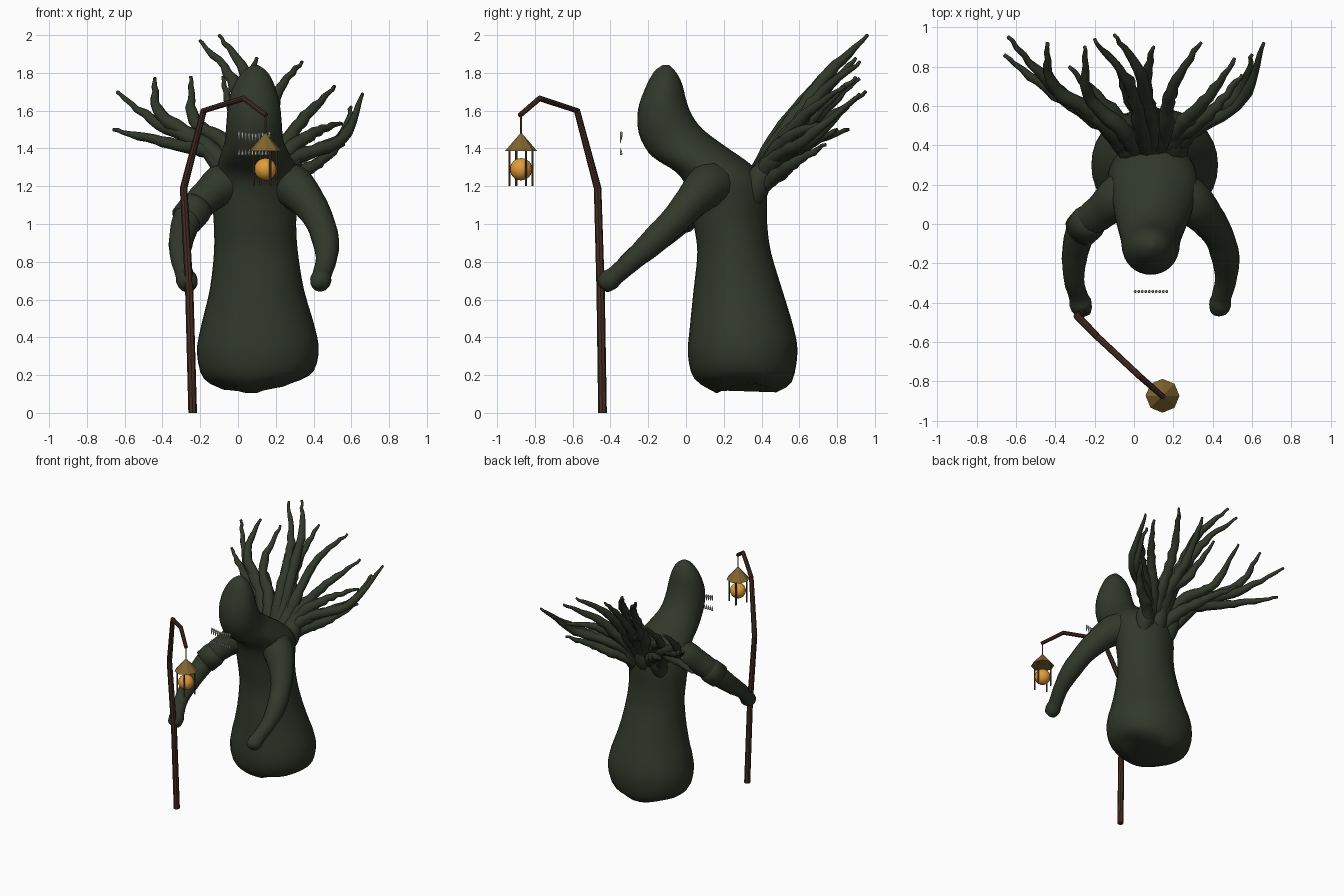
import bpy, bmesh, math, random
from mathutils import Vector, Matrix

random.seed(4)


def material(name, rgb):
    m = bpy.data.materials.new(name)
    m.diffuse_color = (*rgb, 1)
    return m


BARK = material("dark moss green", (0.030, 0.039, 0.023))
WOOD = material("dark brown wood", (0.060, 0.026, 0.017))
BRASS = material("old brass", (0.22, 0.13, 0.03))
IRON = material("dark brass", (0.11, 0.075, 0.024))
GLOW = material("amber glow", (0.75, 0.33, 0.045))
BONE = material("grey bone", (0.58, 0.58, 0.54))


def finish(bm, name, mat, smooth):
    bmesh.ops.recalc_face_normals(bm, faces=bm.faces)
    me = bpy.data.meshes.new(name)
    bm.to_mesh(me)
    bm.free()
    me.materials.append(mat)
    for p in me.polygons:
        p.use_smooth = smooth
    ob = bpy.data.objects.new(name, me)
    bpy.context.collection.objects.link(ob)
    return ob


def spline(rows, steps):
    """Catmull-Rom interpolation through rows of numbers."""
    out = []
    for i in range(len(rows) - 1):
        a, b, c, d = (rows[max(0, min(len(rows) - 1, i + k))] for k in (-1, 0, 1, 2))
        for s in range(steps):
            t = s / steps
            out.append([0.5 * (2 * q + (r - p) * t + (2 * p - 5 * q + 4 * r - u) * t * t
                        + (3 * q - p - 3 * r + u) * t ** 3) for p, q, r, u in zip(a, b, c, d)])
    return out + [list(rows[-1])]


def skin(bm, rings):
    """Join rings of points into a closed skin."""
    vs = [[bm.verts.new(p) for p in ring] for ring in rings]
    n = len(vs[0])
    for a, b in zip(vs, vs[1:]):
        for j in range(n):
            bm.faces.new((a[j], a[(j + 1) % n], b[(j + 1) % n], b[j]))
    bm.faces.new(vs[0])
    bm.faces.new(vs[-1])


def tube(bm, rows, sides, knot=0.0):
    """Tube along rows of x, y, z, radius; knot makes the radius uneven."""
    pts = [Vector(r[:3]) for r in rows]
    rings, axis, side = [], None, None
    for i, p in enumerate(pts):
        t = (pts[min(i + 1, len(pts) - 1)] - pts[max(i - 1, 0)]).normalized()
        side = t.orthogonal().normalized() if axis is None else axis.rotation_difference(t) @ side
        axis = t
        up = t.cross(side)
        r = max(rows[i][3], 0.001) * (1 + random.uniform(-knot, knot))
        rings.append([p + r * (math.cos(a) * side + math.sin(a) * up)
                      for a in (2 * math.pi * k / sides for k in range(sides))])
    skin(bm, rings)


# Robe and hooded head: front y, z, back y, z, centre x, half width
profile = [
    (.16, .105, .48, .11, .10, .17), (.045, .18, .56, .165, .10, .28),
    (.01, .31, .59, .32, .105, .322), (.02, .45, .57, .45, .105, .303),
    (.04, .65, .51, .65, .10, .25), (.06, .85, .45, .85, .095, .222),
    (.04, 1.0, .43, 1.0, .09, .218), (.02, 1.12, .43, 1.11, .09, .225),
    (-.01, 1.22, .42, 1.22, .10, .225), (-.06, 1.28, .35, 1.31, .10, .212),
    (-.14, 1.33, .21, 1.41, .09, .182), (-.20, 1.38, .09, 1.50, .085, .155),
    (-.25, 1.48, .03, 1.58, .085, .147), (-.255, 1.60, .00, 1.66, .085, .137),
    (-.22, 1.71, -.02, 1.74, .085, .112), (-.17, 1.805, -.05, 1.80, .09, .068),
    (-.12, 1.843, -.09, 1.842, .09, .015)]
N = 32
rings = []
for yf, zf, yb, zb, xc, hw in spline(profile, 3):
    ring = []
    for k in range(N):
        a = 2 * math.pi * k / N
        # the skirt is slightly boxy, the upper body round
        e = 0.95 if zf < 0.5 else 1.0
        sx = math.copysign(abs(math.sin(a)) ** e, math.sin(a))
        s = (1 - math.copysign(abs(math.cos(a)) ** e, math.cos(a))) / 2
        z = zf + (zb - zf) * s
        # ragged hem, higher at the sides
        hem = max(0, 1 - (z - 0.10) / 0.14) if z < 0.24 else 0
        z += hem * (0.035 * abs(math.sin(a)) + 0.015 * math.sin(a) + 0.006 * math.sin(5 * a))
        ring.append((xc + hw * sx, yf + (yb - yf) * s, z))
    rings.append(ring)
bm = bmesh.new()
skin(bm, rings)
finish(bm, "robe_body", BARK, True)

# Arms: shoulder to closed hand
arms = {
    "left_arm": [(.18, .20, 1.18, .11), (.265, .13, 1.21, .12), (.35, .05, 1.14, .098),
                 (.425, -.05, 1.03, .080), (.465, -.17, .91, .070), (.467, -.28, .81, .056),
                 (.447, -.36, .74, .05), (.437, -.41, .70, .056), (.43, -.445, .68, .042),
                 (.43, -.46, .67, .008)],
    "right_arm": [(.02, .20, 1.18, .11), (-.07, .14, 1.21, .115), (-.17, .06, 1.14, .09),
                  (-.26, -.02, 1.04, .080), (-.30, -.15, .92, .066), (-.305, -.28, .82, .053),
                  (-.285, -.36, .74, .048), (-.27, -.41, .70, .057), (-.265, -.445, .68, .045),
                  (-.265, -.46, .67, .008)]}
for name, rows in arms.items():
    bm = bmesh.new()
    tube(bm, spline(rows, 4), 16, 0.025)
    finish(bm, name, BARK, True)

# Sleeve cuff on the staff arm
bm = bmesh.new()
tube(bm, [(-.20, .035, 1.11, .080), (-.23, .01, 1.075, .093), (-.272, -.035, 1.025, .09)], 16)
finish(bm, "sleeve_cuff", BARK, True)

# Branches fanning from the back: three points each
branches = [
    [(-.12, .48, 1.36), (-.40, .66, 1.44), (-.66, .86, 1.50)],
    [(-.14, .50, 1.39), (-.42, .70, 1.53), (-.64, .95, 1.70)],
    [(-.18, .54, 1.42), (-.41, .70, 1.58), (-.44, .92, 1.77)],
    [(-.06, .48, 1.42), (-.23, .65, 1.55), (-.25, .90, 1.78)],
    [(.04, .50, 1.48), (-.03, .72, 1.76), (-.20, .94, 1.97)],
    [(.08, .52, 1.48), (.03, .76, 1.80), (-.10, .96, 2.0)],
    [(.10, .50, 1.42), (.06, .70, 1.66), (.10, .90, 1.88)],
    [(.16, .50, 1.42), (.20, .70, 1.67), (.34, .92, 1.86)],
    [(.22, .48, 1.38), (.36, .62, 1.57), (.51, .84, 1.73)],
    [(.24, .46, 1.36), (.40, .58, 1.48), (.55, .76, 1.53)],
    [(.28, .46, 1.34), (.55, .64, 1.45), (.66, .92, 1.69)],
    [(.26, .46, 1.32), (.53, .66, 1.44), (.60, .86, 1.62)],
    [(.26, .46, 1.24), (.42, .57, 1.32), (.56, .74, 1.42)],
    [(-.02, .48, 1.30), (-.16, .62, 1.40), (-.33, .80, 1.50)],
    [(.12, .48, 1.40), (-.02, .62, 1.56), (-.08, .82, 1.78)]]
bm = bmesh.new()
for a, b, c in branches:
    root = (0.1 + (a[0] - 0.1) * 0.4, .34, 1.17)
    rows = [(*root, .055), (*a, .043), (*b, .031), (*c, .009)]
    rows = spline(rows, 7)
    for r in rows[8:-1]:
        for i in range(3):
            r[i] += random.uniform(-.006, .006)
    tube(bm, rows, 8, 0.12)
finish(bm, "back_branches", BARK, True)

# Gnarled swelling where the branches leave the back
bm = bmesh.new()
for x, r in ((-.02, .07), (.1, .075), (.21, .07)):
    tube(bm, spline([(x, .34, 1.07, .02), (x, .36, 1.15, r * .8), (x, .39, 1.24, r),
                     (x, .45, 1.34, .03)], 4), 10, 0.04)
finish(bm, "branch_roots", BARK, True)

# Crooked staff
bm = bmesh.new()
tube(bm, [(-.24, -.442, 0, .023), (-.258, -.452, .65, .022), (-.288, -.468, 1.19, .020),
          (-.182, -.577, 1.60, .017), (.03, -.775, 1.665, .016), (.15, -.88, 1.575, .014)], 8)
finish(bm, "staff", WOOD, False)

# Hanging lantern
LX, LY = .145, -.873
bm = bmesh.new()
bmesh.ops.create_cone(bm, cap_ends=True, segments=8, radius1=.086, radius2=.004, depth=.095,
                      matrix=Matrix.Translation((LX, LY, 1.433)))
finish(bm, "lantern_roof", BRASS, False)

bm = bmesh.new()
bmesh.ops.create_uvsphere(bm, u_segments=20, v_segments=12, radius=.059,
                          matrix=Matrix.Translation((LX, LY, 1.29)))
finish(bm, "lantern_globe", GLOW, True)

bm = bmesh.new()
for k in range(4):
    a = math.pi / 8 + k * math.pi / 2
    x, y = LX + .066 * math.cos(a), LY + .066 * math.sin(a)
    tube(bm, [(x, y, 1.20, .006), (x, y, 1.395, .006)], 6)
tube(bm, [(LX, LY, 1.47, .005), (LX, LY, 1.59, .005)], 6)
finish(bm, "lantern_bars_and_hook", IRON, False)

# Two rows of pointed teeth in front of the hood
bm = bmesh.new()
for k in range(10):
    x = .006 + k * .0178
    arch = .012 * abs(k - 4.5) / 4.5
    tube(bm, [(x, -.342, 1.478 + arch, .004), (x, -.343, 1.468 + arch, .008),
              (x, -.348, 1.425 + arch, .001)], 6)
    tube(bm, [(x, -.342, 1.366, .007), (x, -.344, 1.375, .007), (x, -.346, 1.402, .001)], 6)
finish(bm, "teeth", BONE, False)
